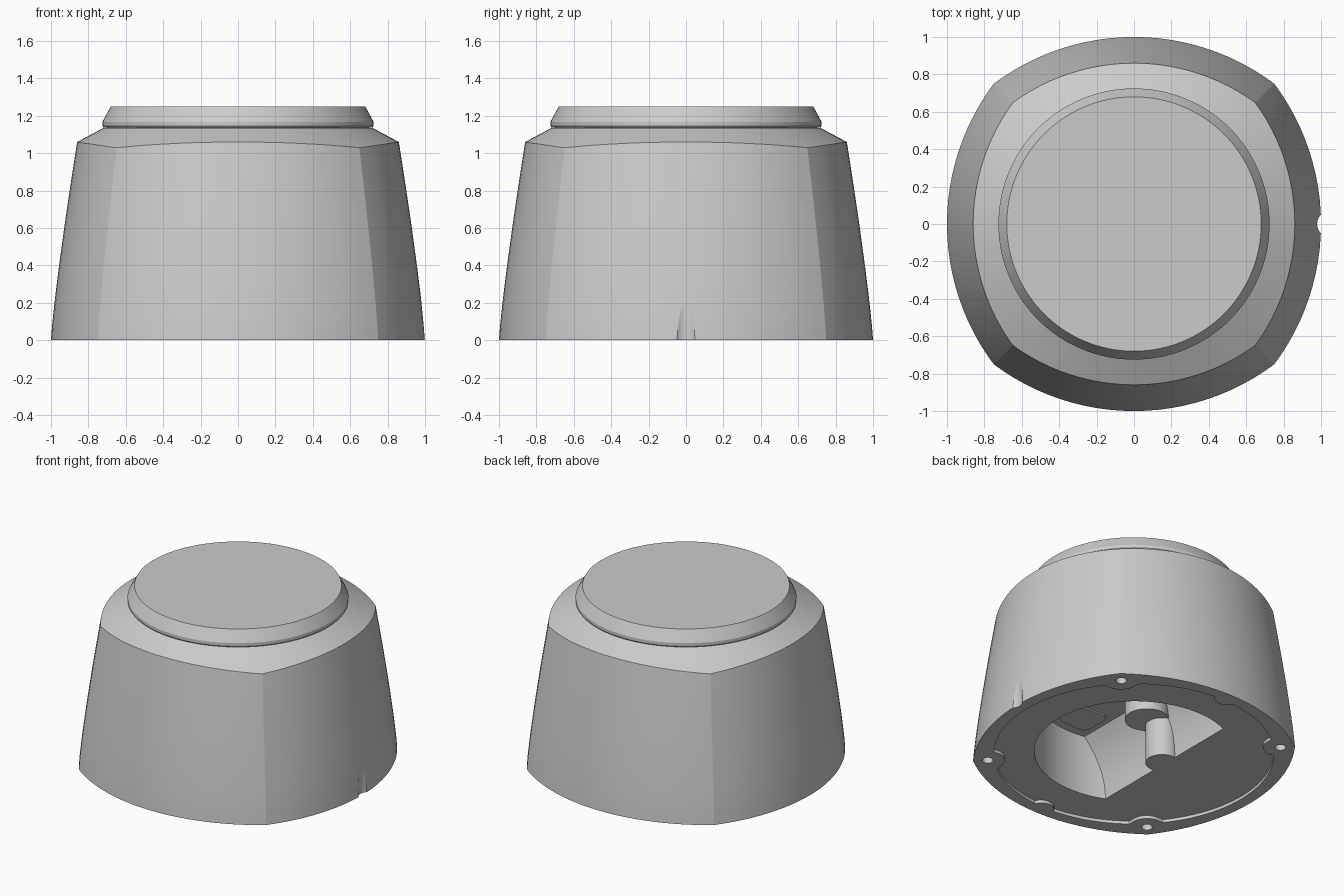
import bpy, bmesh
from math import sin, cos, pi, sqrt, asin, atan2, radians

if "Cube" in bpy.data.objects:
    bpy.data.objects.remove(bpy.data.objects["Cube"])


def new_object(name, bm):
    bmesh.ops.recalc_face_normals(bm, faces=bm.faces[:])
    me = bpy.data.meshes.new(name)
    bm.to_mesh(me)
    bm.free()
    ob = bpy.data.objects.new(name, me)
    bpy.context.collection.objects.link(ob)
    return ob


def loft(name, rings):
    """Closed solid through a list of equal-length point rings."""
    bm = bmesh.new()
    vs = [[bm.verts.new(p) for p in ring] for ring in rings]
    n = len(vs[0])
    for a, b in zip(vs, vs[1:]):
        for i in range(n):
            j = (i + 1) % n
            bm.faces.new((a[i], a[j], b[j], b[i]))
    bm.faces.new(vs[0])
    bm.faces.new(vs[-1])
    return new_object(name, bm)


def circle(r, z, n, cx=0, cy=0):
    return [(cx + r * cos(2 * pi * i / n), cy + r * sin(2 * pi * i / n), z) for i in range(n)]


def post(name, r, z0, z1, cx=0, cy=0, n=48):
    return loft(name, [circle(r, z0, n, cx, cy), circle(r, z1, n, cx, cy)])


def boolean(ob, other, op='DIFFERENCE'):
    other.hide_render = True
    bpy.context.view_layer.objects.active = ob
    m = ob.modifiers.new("cut", 'BOOLEAN')
    m.object, m.operation, m.solver = other, op, 'EXACT'
    bpy.ops.object.modifier_apply(modifier=m.name)
    bpy.data.objects.remove(other)


def smooth(ob):
    bpy.ops.object.select_all(action='DESELECT')
    ob.select_set(True)
    bpy.context.view_layer.objects.active = ob
    bpy.ops.object.shade_smooth_by_angle(angle=radians(13))


# Body: four-arc outline, bowed taper, top trimmed by a cone
SEG = 24
half = asin(0.75 / 1.25)
outline = []
for k in range(4):
    for i in range(SEG):
        t = -half + 2 * half * i / SEG
        x, y = 1.25 * cos(t) - 0.25, 1.25 * sin(t)
        c, s = cos(k * pi / 2), sin(k * pi / 2)
        outline.append((x * c - y * s, x * s + y * c))


def taper(z):
    return 1 - 0.14 * (z / 1.06) ** 1.2


tops = []
for x, y in outline:
    z = 1.05
    for _ in range(20):
        z = 1.135 - 0.536 * (taper(z) * sqrt(x * x + y * y) - 0.72)
    tops.append(z)
LEVELS = 14
rings = [[(x * taper(zt * l / LEVELS), y * taper(zt * l / LEVELS), zt * l / LEVELS)
          for (x, y), zt in zip(outline, tops)] for l in range(LEVELS + 1)]
rings.append([(0.72 * cos(atan2(y, x)), 0.72 * sin(atan2(y, x)), 1.135) for x, y in outline])
body = loft("body", rings)

# Shallow underside recess, scalloped around the screws and side tabs
bumps = [(0.965, pi / 4 + k * pi / 2, 0.115) for k in range(4)]
bumps += [(0.95, pi / 2, 0.085), (0.95, -pi / 2, 0.085)]


def recess_radius(a):
    r = 0.92
    for d, b, w in bumps:
        h = d * sin(a - b)
        if cos(a - b) > 0 and abs(h) < w:
            r = min(r, d * cos(a - b) - sqrt(w * w - h * h))
    return r


def recess_ring(z, n=360):
    return [(recess_radius(2 * pi * i / n) * cos(2 * pi * i / n),
             recess_radius(2 * pi * i / n) * sin(2 * pi * i / n), z) for i in range(n)]


boolean(body, loft("recess_cutter", [recess_ring(-0.1), recess_ring(0.022)]))

# D-shaped cavity with a curved back wall
CEIL = 0.46
section = [(1, -0.1), (-0.26, -0.1)]
section += [(-0.26 + 0.143 * (i / 12) ** 2.3, CEIL * i / 12) for i in range(13)]
section.append((1, CEIL))
cavity = post("cavity_cutter", 0.655, -0.05, 0.8, n=96)
boolean(cavity, loft("cavity_section", [[(x, y, z) for x, z in section] for y in (-1, 1)]), 'INTERSECT')
boolean(body, cavity)

# Screw holes and cable notch
for k in range(4):
    a = pi / 4 + k * pi / 2
    boolean(body, post("hole_cutter", 0.036, -0.1, 0.2, 0.965 * cos(a), 0.965 * sin(a)))
boolean(body, post("notch_cutter", 0.0725, -0.1, 0.4, 1.052, 0, 64))
smooth(body)

# Top cap
cap = loft("top_cap", [circle(r, z, 128) for r, z in
                       [(0.7, 1.12), (0.7, 1.138), (0.72, 1.138), (0.725, 1.145),
                        (0.725, 1.168), (0.68, 1.25)]])
smooth(cap)

# Cavity fittings
smooth(post("wall_boss", 0.11, 0.022, 0.47, -0.24, 0))
smooth(post("centre_knob", 0.145, 0.3, 0.47, -0.11, 0, 64))
pad_ring = []
for k, (sx, sy) in enumerate([(1, 1), (-1, 1), (-1, -1), (1, -1)]):
    for i in range(9):
        a = (k + i / 8) * pi / 2
        pad_ring.append((0.05 + sx * 0.07 + 0.05 * cos(a), -0.46 + sy * 0.07 + 0.05 * sin(a)))
smooth(loft("ceiling_pad", [[(x, y, z) for x, y in pad_ring] for z in (0.45, 0.47)]))
